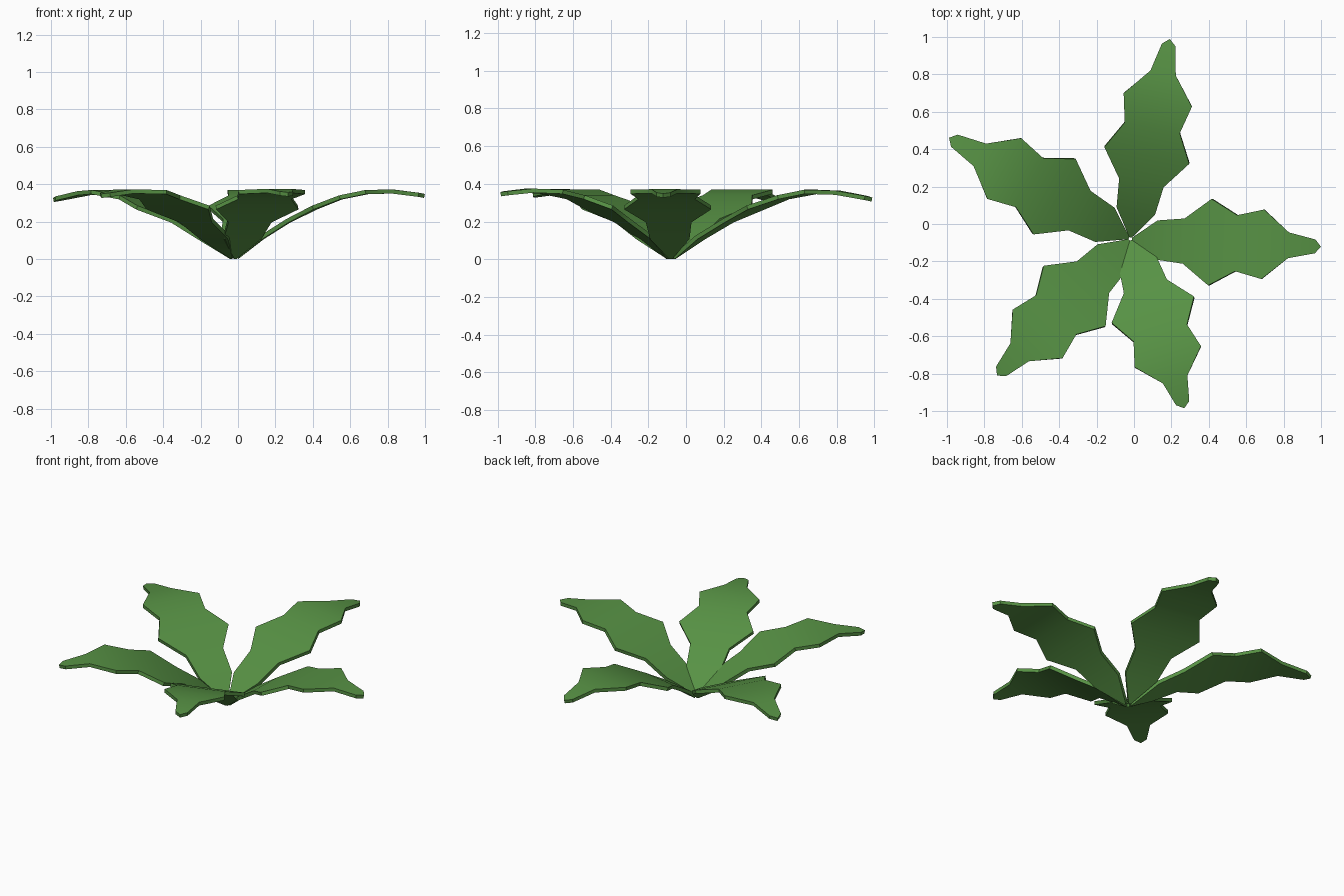
import bpy
import bmesh
import math
from mathutils import Matrix, Vector

cube = bpy.data.objects.get("Cube")
if cube:
    bpy.data.objects.remove(cube, do_unlink=True)

# Leaf colour
green = bpy.data.materials.new("leaf_green")
green.use_nodes = True
colour = (0.095, 0.285, 0.058, 1)
green.diffuse_color = colour
green.node_tree.nodes["Principled BSDF"].inputs["Base Color"].default_value = colour

# Leaf rib stations: fraction of length, half width, height, share of tip droop
STATIONS = [
    (0.008, 0.007, 0.020, 0), (0.14, 0.105, 0.127, 0), (0.28, 0.121, 0.217, 0),
    (0.417, 0.231, 0.287, 0), (0.555, 0.150, 0.342, 0), (0.695, 0.186, 0.371, 0),
    (0.83, 0.069, 0.374, 0.4), (0.97, 0.037, 0.356, 0.9),
]
TIP = (1.0, 0.350)
THICKNESS = 0.022
CENTRE = Vector((-0.02, -0.08, 0))


def make_leaf(name, angle, length, droop):
    """Arched, jagged leaf pointing outward at the given angle."""
    bm = bmesh.new()
    rows = []
    for frac, half, z, share in STATIONS:
        rows.append([bm.verts.new((frac * length, side * half, z - share * droop))
                     for side in (-1, 1)])
    tip = bm.verts.new((TIP[0] * length, 0, TIP[1] - droop))
    for (r0, l0), (r1, l1) in zip(rows, rows[1:]):
        bm.faces.new((r0, r1, l1, l0))
    bm.faces.new((rows[-1][0], tip, rows[-1][1]))
    bm.transform(Matrix.Translation(CENTRE) @ Matrix.Rotation(math.radians(angle), 4, 'Z'))
    mesh = bpy.data.meshes.new(name)
    bm.to_mesh(mesh)
    bm.free()
    mesh.materials.append(green)
    leaf = bpy.data.objects.new(name, mesh)
    bpy.context.collection.objects.link(leaf)

    # Give the blade its thickness below the upper face
    solid = leaf.modifiers.new("thickness", 'SOLIDIFY')
    solid.thickness = THICKNESS
    solid.offset = -1
    bpy.ops.object.select_all(action='DESELECT')
    leaf.select_set(True)
    bpy.context.view_layer.objects.active = leaf
    bpy.ops.object.modifier_apply(modifier=solid.name)
    bpy.ops.object.shade_smooth_by_angle(angle=math.radians(35))
    return leaf


# Rosette of five leaves
leaves = [
    make_leaf("leaf_left", -2.3, 1.02, 0),
    make_leaf("leaf_back", 78.8, 1.09, 0.02),
    make_leaf("leaf_back_right", 150.8, 1.11, 0.022),
    make_leaf("leaf_front_right", 225.7, 1.02, 0),
    make_leaf("leaf_front", -72.3, 0.95, -0.008),
]

# Rest the rosette on the ground
lowest = min(v.co.z for leaf in leaves for v in leaf.data.vertices)
for leaf in leaves:
    leaf.data.transform(Matrix.Translation((0, 0, -lowest)))
